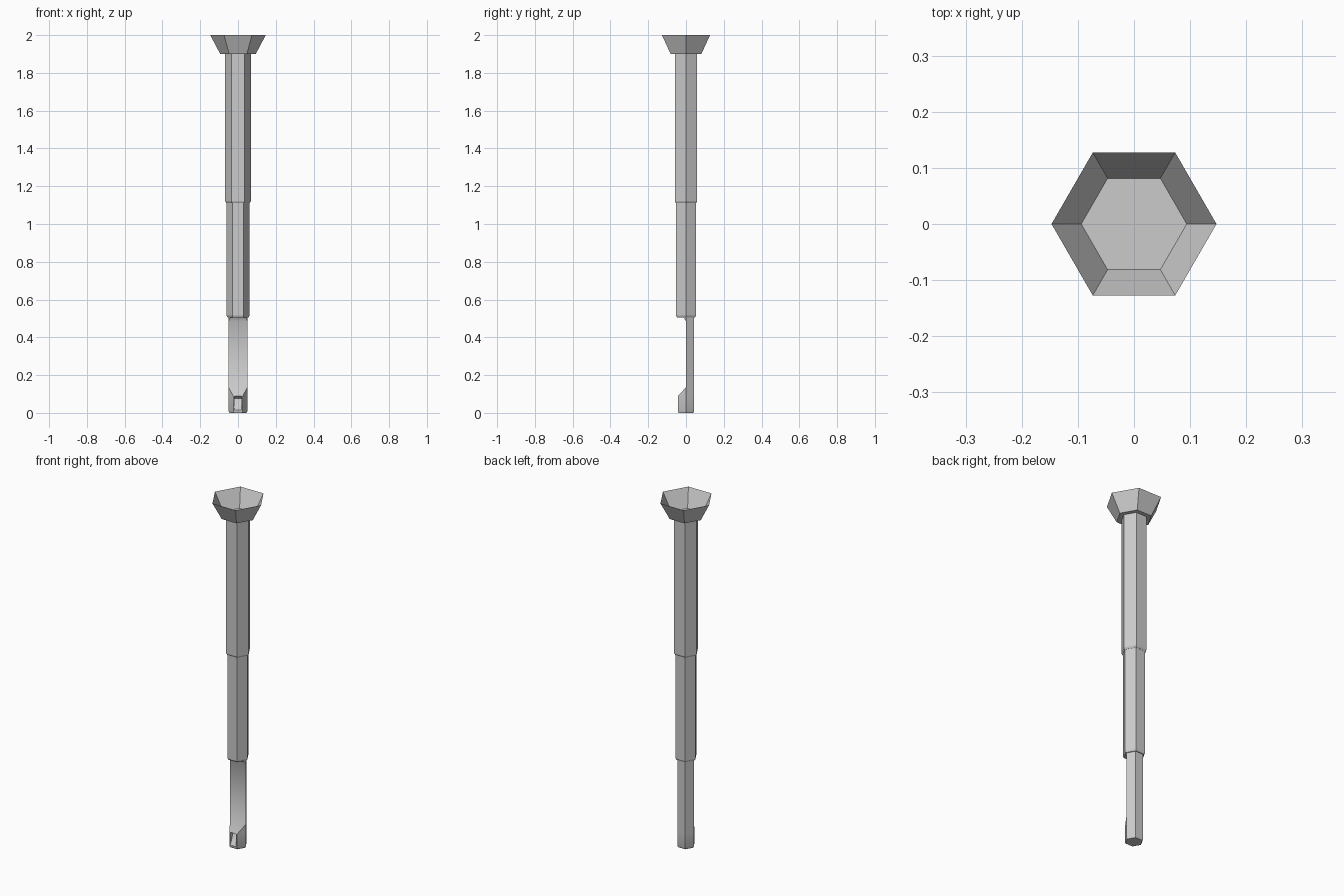
import bpy, bmesh, math

if "Cube" in bpy.data.objects:
    bpy.data.objects.remove(bpy.data.objects["Cube"])

S3 = math.sqrt(3)


def loft(name, sections, cap_top=True):
    """Hexagonal loft; each section is (z, radius, front depth or None for the full hexagon)."""
    bm = bmesh.new()
    rings = []
    for z, r, d in sections:
        a = r * S3 / 2
        d = a if d is None else d
        fx = r - d / S3
        pts = [(r, 0), (r / 2, a), (-r / 2, a), (-r, 0), (-fx, -d), (fx, -d)]
        rings.append([bm.verts.new((x, y, z)) for x, y in pts])
    for lo, hi in zip(rings, rings[1:]):
        for i in range(6):
            j = (i + 1) % 6
            bm.faces.new((lo[i], lo[j], hi[j], hi[i]))
    bm.faces.new(rings[0][::-1])
    if cap_top:
        bm.faces.new(rings[-1])
    bmesh.ops.remove_doubles(bm, verts=bm.verts, dist=1e-5)
    bmesh.ops.dissolve_degenerate(bm, edges=bm.edges, dist=1e-6)
    me = bpy.data.meshes.new(name)
    bm.to_mesh(me)
    bm.free()
    ob = bpy.data.objects.new(name, me)
    bpy.context.collection.objects.link(ob)
    return ob


def activate(ob):
    bpy.ops.object.select_all(action='DESELECT')
    ob.select_set(True)
    bpy.context.view_layer.objects.active = ob


# Stepped shaft in two diameters with small chamfers
loft("upper_shaft", [(1.11, 0.061, None), (1.12, 0.068, None), (1.9, 0.068, None)])
loft("middle_shaft", [(0.505, 0.055, None), (0.515, 0.06, None), (1.115, 0.06, None)])

# Lower tip: front half cut away, leaving a full block at the foot
tip = loft("cut_tip", [(0, 0.046, None), (0.01, 0.05, None), (0.09, 0.05, None),
                       (0.135, 0.05, 0), (0.485, 0.05, 0), (0.51, 0.05, 0.016)])

# Small wedge-shaped notch in the front of the foot
bm = bmesh.new()
profile = [(-0.06, 0.005), (-0.043, 0.015), (-0.02, 0.075), (-0.043, 0.088), (-0.06, 0.098)]
side = [[bm.verts.new((x, y, z)) for y, z in profile] for x in (-0.018, 0.018)]
bm.faces.new(side[0])
bm.faces.new(side[1][::-1])
for i in range(5):
    j = (i + 1) % 5
    bm.faces.new((side[0][i], side[1][i], side[1][j], side[0][j]))
bmesh.ops.recalc_face_normals(bm, faces=bm.faces)
me = bpy.data.meshes.new("notch_cutter")
bm.to_mesh(me)
bm.free()
cutter = bpy.data.objects.new("notch_cutter", me)
bpy.context.collection.objects.link(cutter)
cutter.hide_render = True
mod = tip.modifiers.new("notch", 'BOOLEAN')
mod.object = cutter
mod.operation = 'DIFFERENCE'
mod.solver = 'EXACT'
activate(tip)
bpy.ops.object.modifier_apply(modifier=mod.name)
bpy.data.objects.remove(cutter)
bpy.ops.object.shade_smooth_by_angle(angle=math.radians(46))

# Open flared cup with a flat floor
loft("flared_cup", [(1.9, 0.094, None), (2.0, 0.147, None)], cap_top=False)
